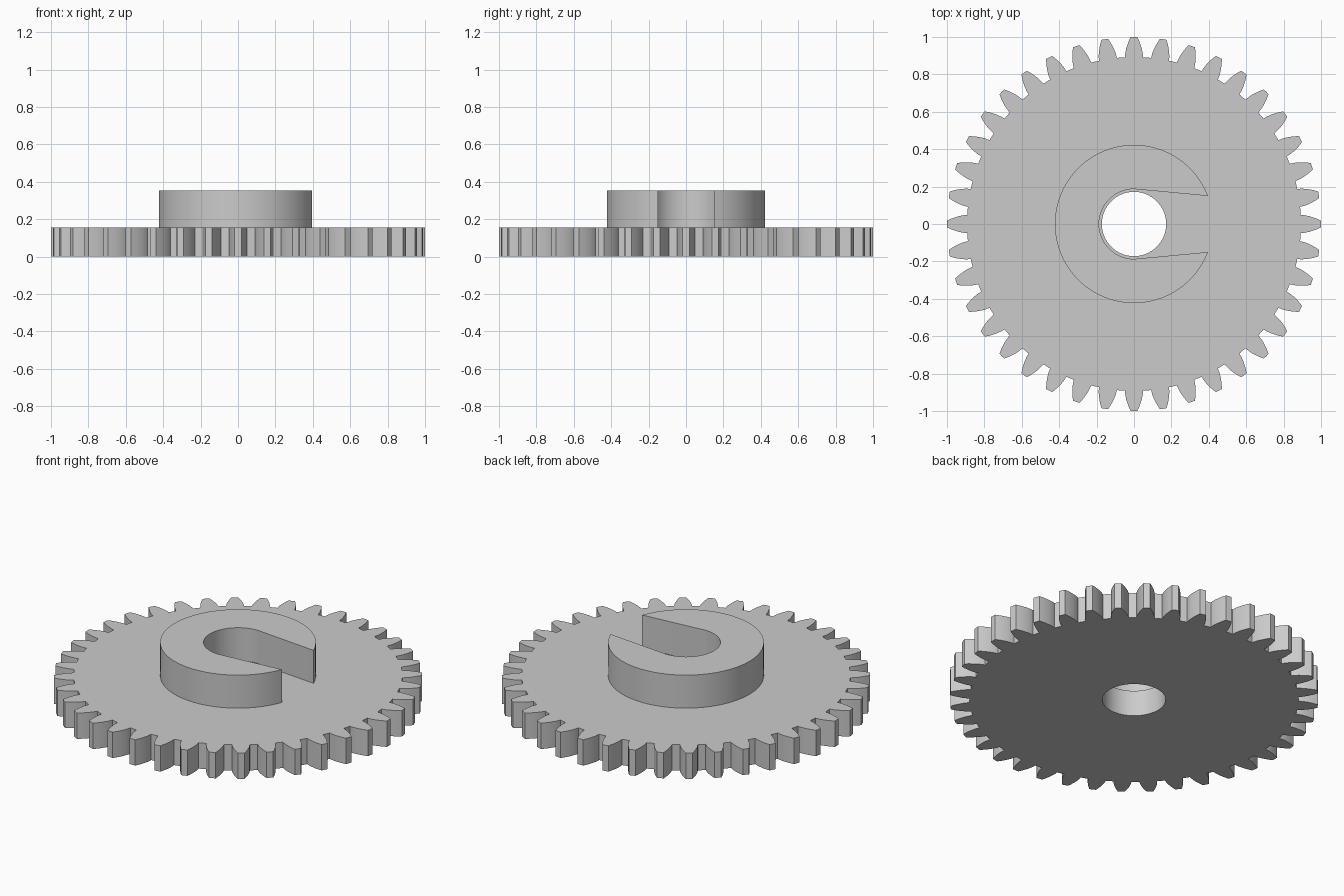
import bpy
import bmesh
from math import acos, cos, pi, radians, sin, sqrt, tan

if "Cube" in bpy.data.objects:
    bpy.data.objects.remove(bpy.data.objects["Cube"], do_unlink=True)

# Gear proportions
TEETH = 40
TIP_R = 1.0
MODULE = 2 * TIP_R / (TEETH + 2)
PITCH_R = MODULE * TEETH / 2
ROOT_R = PITCH_R - 1.25 * MODULE
PRESSURE = radians(20)
BASE_R = PITCH_R * cos(PRESSURE)
PLATE_TOP = 0.155
HUB_TOP = 0.353
BORE_R = 0.172
HUB_R = 0.423
SLOT_R = 0.187
SLOT_MOUTH = 0.15

grey = bpy.data.materials.new("plain grey")
grey.use_nodes = True
grey.diffuse_color = (0.6, 0.6, 0.6, 1)
grey.node_tree.nodes["Principled BSDF"].inputs["Base Color"].default_value = grey.diffuse_color


def polar(r, a):
    return r * cos(a), r * sin(a)


def arc(r, start, end, steps):
    return [polar(r, start + (end - start) * i / steps) for i in range(steps + 1)]


def extrude_outline(name, loops, bottom, top):
    """Fill closed outlines (later ones are holes) and extrude them upward."""
    bm = bmesh.new()
    for points in loops:
        verts = [bm.verts.new((x, y, bottom)) for x, y in points]
        for a, b in zip(verts, verts[1:] + verts[:1]):
            bm.edges.new((a, b))
    bmesh.ops.triangle_fill(bm, use_beauty=True, edges=bm.edges[:], normal=(0, 0, 1))
    result = bmesh.ops.extrude_face_region(bm, geom=bm.faces[:], use_keep_orig=True)
    raised = [v for v in result["geom"] if isinstance(v, bmesh.types.BMVert)]
    bmesh.ops.translate(bm, verts=raised, vec=(0, 0, top - bottom))
    bmesh.ops.recalc_face_normals(bm, faces=bm.faces[:])
    mesh = bpy.data.meshes.new(name)
    bm.to_mesh(mesh)
    bm.free()
    mesh.materials.append(grey)
    obj = bpy.data.objects.new(name, mesh)
    bpy.context.collection.objects.link(obj)
    bpy.ops.object.select_all(action="DESELECT")
    obj.select_set(True)
    bpy.context.view_layer.objects.active = obj
    bpy.ops.object.shade_smooth_by_angle(angle=radians(25))
    return obj


def half_angle(r):
    """Half the angular width of an involute tooth at radius r."""
    a = acos(min(1, BASE_R / r))
    return pi / (2 * TEETH) + tan(PRESSURE) - PRESSURE - tan(a) + a


# Toothed plate with a round bore
radii = [BASE_R + (TIP_R - BASE_R) * i / 5 for i in range(6)]
flank = [(ROOT_R, half_angle(BASE_R))] + [(r, half_angle(r)) for r in radii]
tooth = [(r, -a) for r, a in flank] + [(TIP_R, 0)] + flank[::-1]
gear = [polar(r, a + 2 * pi * t / TEETH) for t in range(TEETH) for r, a in tooth]
bore = arc(BORE_R, 0, 2 * pi, 64)[:-1]
extrude_outline("gear_plate", [gear, bore], 0, PLATE_TOP)

# Raised C-shaped hub, with its tapering slot open towards +x
mouth_x = sqrt(HUB_R ** 2 - SLOT_MOUTH ** 2)
mouth_angle = acos(mouth_x / HUB_R)
outer = arc(HUB_R, mouth_angle, 2 * pi - mouth_angle, 72)
inner = arc(SLOT_R, 1.5 * pi, 0.5 * pi, 36)
extrude_outline("slotted_hub", [outer + inner], PLATE_TOP, HUB_TOP)
